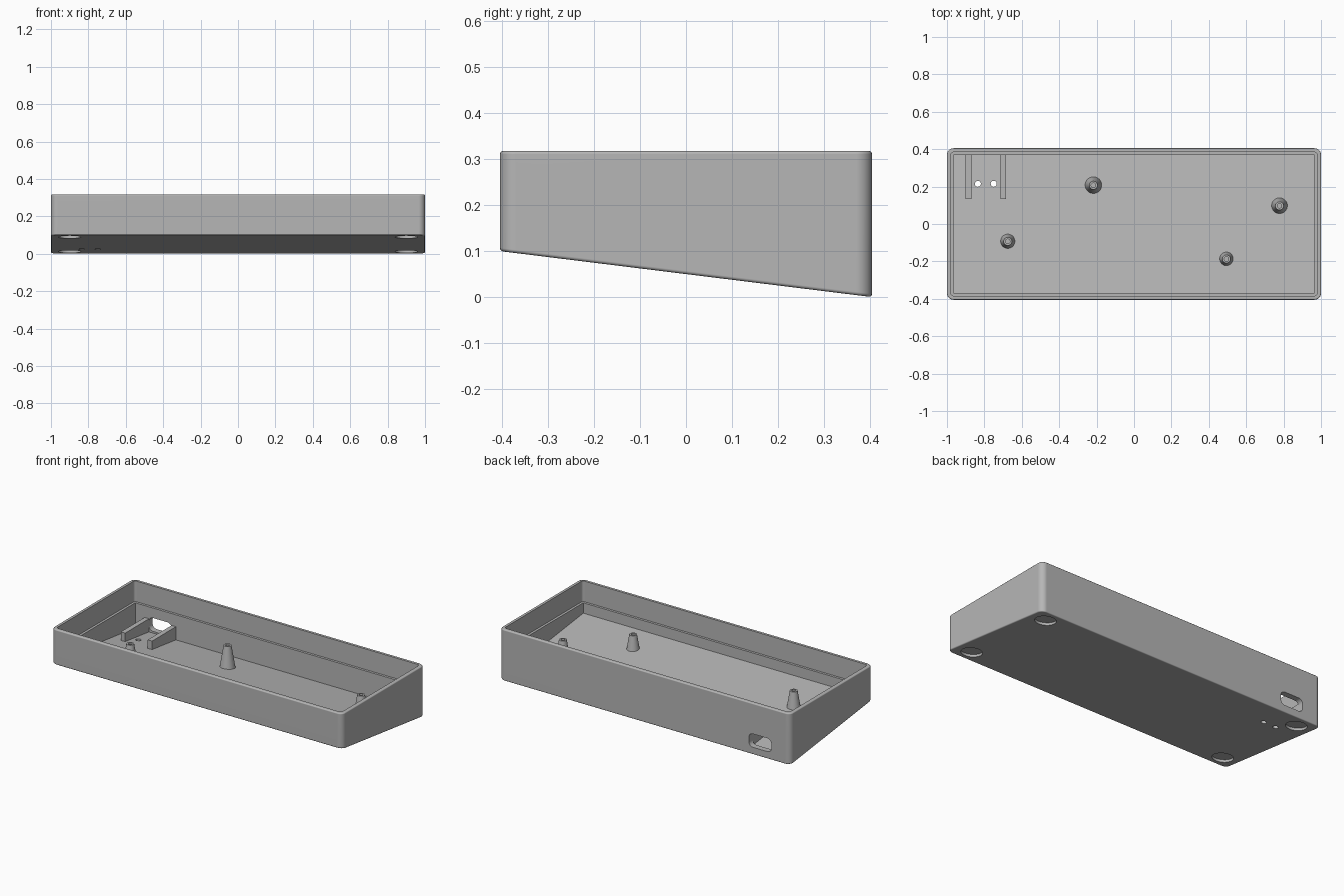
import bpy, bmesh, math
from mathutils import Vector, Matrix

cube = bpy.data.objects.get("Cube")
if cube:
    bpy.data.objects.remove(cube, do_unlink=True)

grey = bpy.data.materials.new("light grey plastic")
grey.use_nodes = True
colour = (0.47, 0.47, 0.47, 1)
grey.diffuse_color = colour
grey.node_tree.nodes["Principled BSDF"].inputs["Base Color"].default_value = colour

HX, HY, TOP = 1.0, 0.405, 0.318
LEDGE, FLOOR = 0.19, 0.03
SLOPE = 0.1 / (2 * HY)


def underside(y):
    return SLOPE * (HY - y)


def floor(y):
    return underside(y) + FLOOR


def finish(name, bm):
    bmesh.ops.recalc_face_normals(bm, faces=bm.faces)
    mesh = bpy.data.meshes.new(name)
    bm.to_mesh(mesh)
    bm.free()
    mesh.materials.append(grey)
    obj = bpy.data.objects.new(name, mesh)
    bpy.context.collection.objects.link(obj)
    return obj


def block(name, xs, ys, bottom, top, radius=0, axis=2, rim=0):
    """Box with a bottom height rule, rounded along one axis, then on the rest."""
    bm = bmesh.new()
    bmesh.ops.create_cube(bm, size=1)
    for v in bm.verts:
        x, y = xs[v.co.x > 0], ys[v.co.y > 0]
        v.co = (x, y, top if v.co.z > 0 else bottom(y))

    def along(e):
        d = (e.verts[0].co - e.verts[1].co).normalized()
        return abs(d[axis]) > 0.99

    if radius:
        bmesh.ops.bevel(bm, geom=[e for e in bm.edges if along(e)], offset=radius,
                        segments=6, profile=0.5, affect='EDGES')
    if rim:
        edges = [e for e in bm.edges if not along(e)]
        bmesh.ops.bevel(bm, geom=edges, offset=rim, segments=3, profile=0.5,
                        affect='EDGES')
    return finish(name, bm)


def cylinder(name, centre, radius, depth, tilt=0):
    bm = bmesh.new()
    matrix = Matrix.Translation(centre) @ Matrix.Rotation(tilt, 4, 'X')
    bmesh.ops.create_cone(bm, cap_ends=True, segments=40, radius1=radius,
                          radius2=radius, depth=depth, matrix=matrix)
    return finish(name, bm)


def smooth(obj):
    bpy.ops.object.select_all(action='DESELECT')
    obj.select_set(True)
    bpy.context.view_layer.objects.active = obj
    bpy.ops.object.shade_smooth_by_angle(angle=math.radians(35))
    weighted = obj.modifiers.new("even shading", 'WEIGHTED_NORMAL')
    weighted.keep_sharp = True


# Wedge-shaped outer shell
case = block("case_shell", (-HX, HX), (-HY, HY), underside, TOP, radius=0.035, rim=0.007)

# Wide upper opening above the ledge, narrower well below it
cutters = [
    block("opening_cutter", (-0.979, 0.979), (-0.384, 0.384), lambda y: LEDGE,
          TOP + 0.1, radius=0.015),
    block("well_cutter", (-0.964, 0.964), (-0.369, 0.369), floor, LEDGE + 0.02),
    # Cable port through the back wall
    block("port_cutter", (-0.87, -0.715), (0.33, 0.45), lambda y: 0.045, 0.128,
          radius=0.028, axis=1),
]
# Small holes through the floor
for x in (-0.835, -0.75):
    cutters.append(cylinder("floor_hole_cutter", (x, 0.215, 0.04), 0.016, 0.2))
# Shallow round foot recesses in the underside
for x in (-0.9, 0.9):
    for y in (-0.315, 0.315):
        cutters.append(cylinder("foot_recess_cutter", (x, y, underside(y)), 0.06, 0.03,
                                -math.atan(SLOPE)))

bpy.context.view_layer.objects.active = case
for cutter in cutters:
    cutter.hide_render = True
    cut = case.modifiers.new("cut", 'BOOLEAN')
    cut.operation = 'DIFFERENCE'
    cut.solver = 'EXACT'
    cut.object = cutter
    bpy.ops.object.modifier_apply(modifier=cut.name)
for cutter in cutters:
    bpy.data.objects.remove(cutter, do_unlink=True)
smooth(case)

# Guide rails beside the port
for name, x in (("right_port_rail", -0.885), ("left_port_rail", -0.7)):
    block(name, (x - 0.015, x + 0.015), (0.135, 0.375), lambda y: floor(y) - 0.01, 0.116)


# Tapered screw posts with blind holes, all level with the ledge
def post(name, x, y):
    base = floor(y) - 0.014
    flare = 0.022 + 0.165 * (LEDGE - base)
    profile = [(0, base), (flare, base), (0.022, LEDGE), (0.012, LEDGE),
               (0.012, LEDGE - 0.07), (0, LEDGE - 0.07)]
    bm = bmesh.new()
    verts = [bm.verts.new((r, 0, z)) for r, z in profile]
    edges = [bm.edges.new(pair) for pair in zip(verts, verts[1:])]
    bmesh.ops.spin(bm, geom=verts + edges, cent=(0, 0, 0), axis=(0, 0, 1),
                   angle=math.tau, steps=32)
    bmesh.ops.remove_doubles(bm, verts=bm.verts, dist=0.0001)
    bmesh.ops.translate(bm, verts=bm.verts, vec=Vector((x, y, 0)))
    smooth(finish(name, bm))


post("back_middle_post", -0.217, 0.207)
post("back_left_post", 0.778, 0.097)
post("front_right_post", -0.675, -0.093)
post("front_left_post", 0.494, -0.187)
